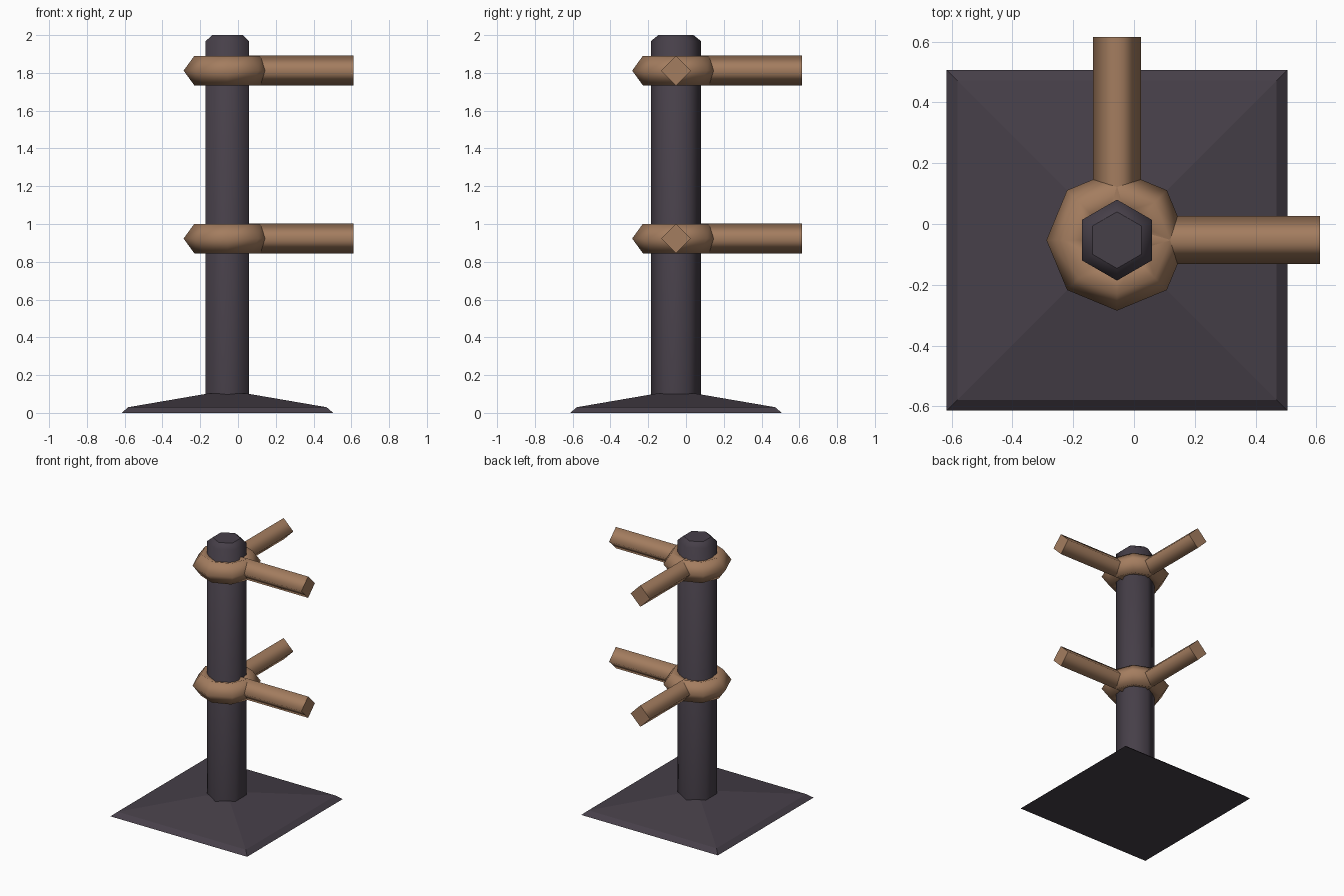
import bpy
from math import pi, sin, cos
from mathutils import Matrix

if "Cube" in bpy.data.objects:
    bpy.data.objects.remove(bpy.data.objects["Cube"])

CX, CY = -0.056, -0.053          # post axis
LEVELS = (0.923, 1.812)          # heights of the two peg rings


def material(name, rgb):
    m = bpy.data.materials.new(name)
    m.diffuse_color = (*rgb, 1)
    m.use_nodes = True
    m.node_tree.nodes["Principled BSDF"].inputs["Base Color"].default_value = m.diffuse_color
    return m


iron = material("dark_iron", (0.062, 0.05, 0.066))
wood = material("brown_wood", (0.37, 0.205, 0.115))


def lathe(name, profile, sides, start, mat, matrix, smooth):
    """Stack n-sided rings of (radius, height) and cap both ends."""
    verts = [(r * cos(start + 2 * pi * i / sides), r * sin(start + 2 * pi * i / sides), z)
             for r, z in profile for i in range(sides)]
    faces = [(k * sides + i, k * sides + (i + 1) % sides,
              (k + 1) * sides + (i + 1) % sides, (k + 1) * sides + i)
             for k in range(len(profile) - 1) for i in range(sides)]
    walls = len(faces)
    faces += [tuple(reversed(range(sides))),
              tuple(range((len(profile) - 1) * sides, len(profile) * sides))]
    me = bpy.data.meshes.new(name)
    me.from_pydata(verts, [], faces)
    for p in me.polygons:
        p.use_smooth = smooth and p.index < walls
    me.materials.append(mat)
    ob = bpy.data.objects.new(name, me)
    ob.matrix_world = matrix
    bpy.context.collection.objects.link(ob)
    return ob


axis = Matrix.Translation((CX, CY, 0))

# Square, low pyramid base
d = 2 ** 0.5
lathe("base", [(0.56 * d, 0), (0.525 * d, 0.03), (0.1 * d, 0.103)], 4, pi / 4, iron, axis, False)

# Hexagonal post with a chamfered top
lathe("post", [(0.133, 0.06), (0.133, 1.968), (0.093, 2.0)], 6, pi / 2, iron, axis, True)

for n, z in enumerate(LEVELS):
    # Faceted collar around the post
    bpy.ops.mesh.primitive_torus_add(major_segments=8, minor_segments=5,
                                     major_radius=0.15, minor_radius=0.082,
                                     location=(CX, CY, z))
    ring = bpy.context.object
    ring.name = f"collar_{n + 1}"
    ring.data.materials.append(wood)
    bpy.ops.object.shade_smooth()

    # Two diamond-section pegs, pointing right and back
    for side, turn in (("right", 0), ("back", pi / 2)):
        m = (Matrix.Translation((CX, CY, z)) @ Matrix.Rotation(turn, 4, 'Z')
             @ Matrix.Rotation(pi / 2, 4, 'Y'))
        lathe(f"peg_{side}_{n + 1}", [(0.079, 0.1), (0.079, 0.668)], 4, 0, wood, m, True)
